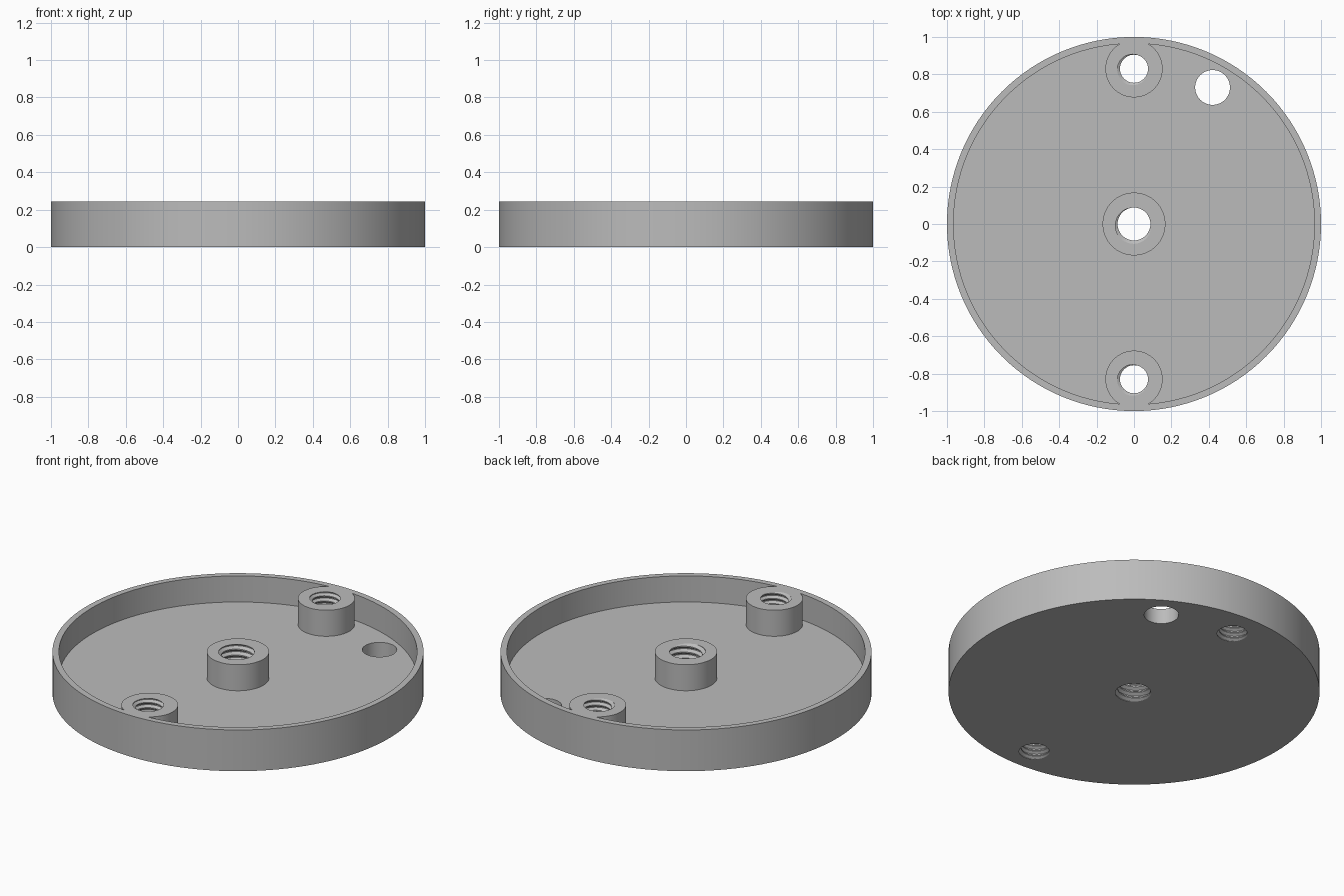
import bpy, bmesh, math

if "Cube" in bpy.data.objects:
    bpy.data.objects.remove(bpy.data.objects["Cube"], do_unlink=True)

HEIGHT, FLOOR, WALL = 0.245, 0.09, 0.035
SCREW_Y = 0.83

grey = bpy.data.materials.new("plain grey")
grey.use_nodes = True
grey.diffuse_color = (0.5, 0.5, 0.5, 1)
grey.node_tree.nodes["Principled BSDF"].inputs["Base Color"].default_value = (0.5, 0.5, 0.5, 1)


def finish(bm, name):
    bmesh.ops.recalc_face_normals(bm, faces=bm.faces)
    mesh = bpy.data.meshes.new(name)
    bm.to_mesh(mesh)
    bm.free()
    mesh.materials.append(grey)
    obj = bpy.data.objects.new(name, mesh)
    bpy.context.collection.objects.link(obj)
    return obj


def cylinder(name, x, y, radius, bottom, top, sides=64):
    bm = bmesh.new()
    bmesh.ops.create_cone(bm, cap_ends=True, segments=sides, radius1=radius,
                          radius2=radius, depth=top - bottom)
    bmesh.ops.translate(bm, verts=bm.verts, vec=(x, y, (top + bottom) / 2))
    return finish(bm, name)


def thread_tool(name, y, minor, major, pitch, sides=48):
    """Closed helical screw shape, longer than the hole it cuts."""
    bm = bmesh.new()
    # (height within one pitch, radius): crest flat, flank, root flat, flank
    profile = [(0.0, minor), (0.2, minor), (0.53, major), (0.67, major)]
    turns = math.ceil(HEIGHT / pitch) + 4
    start = -2.3 * pitch
    # each row is one profile point swept along the helix, turn after turn
    rows = []
    for turn in range(turns):
        for rise, radius in profile:
            row = []
            for i in range(sides):
                a = math.tau * i / sides
                z = start + pitch * (turn + rise + i / sides)
                row.append(bm.verts.new((radius * math.cos(a), y + radius * math.sin(a), z)))
            rows.append(row)
    step = len(profile)
    for r in range(len(rows) - 1):
        for i in range(sides - 1):
            bm.faces.new((rows[r][i], rows[r][i + 1], rows[r + 1][i + 1], rows[r + 1][i]))
        # the seam joins each turn to the one above it
        if r + step + 1 < len(rows):
            bm.faces.new((rows[r][-1], rows[r + step][0], rows[r + step + 1][0], rows[r + 1][-1]))
    # fan caps around the axis
    low = rows[0] + [rows[k][0] for k in range(step, 0, -1)]
    high = rows[-1] + [rows[-1 - k][-1] for k in range(1, step)] + [rows[-step][-1]]
    high = rows[-1] + [rows[k][-1] for k in range(len(rows) - 2, len(rows) - 2 - step, -1)]
    for loop, z in ((low, start - pitch), (high, start + pitch * (turns + 2))):
        hub = bm.verts.new((0, y, z))
        for a, b in zip(loop, loop[1:] + loop[:1]):
            bm.faces.new((hub, a, b))
    return finish(bm, name)


def combine(target, tool, operation):
    tool.hide_render = True
    mod = target.modifiers.new(tool.name, 'BOOLEAN')
    mod.operation, mod.solver, mod.object = operation, 'EXACT', tool
    bpy.context.view_layer.update()
    result = bpy.data.meshes.new_from_object(
        target.evaluated_get(bpy.context.evaluated_depsgraph_get()))
    target.modifiers.clear()
    target.data = result
    bpy.data.objects.remove(tool, do_unlink=True)


# shallow round tray
tray = cylinder("round_tray", 0, 0, 1, 0, HEIGHT, 128)
combine(tray, cylinder("tray_hollow", 0, 0, 1 - WALL, FLOOR, HEIGHT + 0.2, 128), 'DIFFERENCE')

# bosses: one in the centre, two merging into the rim
for name, y, radius in (("centre_boss", 0, 0.168), ("back_boss", SCREW_Y, 0.153),
                        ("front_boss", -SCREW_Y, 0.153)):
    combine(tray, cylinder(name, 0, y, radius, FLOOR / 2, HEIGHT), 'UNION')

# threaded holes through the bosses
for name, y, minor, major, pitch in (("centre_thread", 0, 0.088, 0.106, 0.035),
                                     ("back_thread", SCREW_Y, 0.075, 0.091, 0.031),
                                     ("front_thread", -SCREW_Y, 0.075, 0.091, 0.031)):
    combine(tray, thread_tool(name, y, minor, major, pitch), 'DIFFERENCE')

# plain cable hole through the floor
combine(tray, cylinder("cable_hole", 0.42, 0.73, 0.093, -0.1, FLOOR + 0.05), 'DIFFERENCE')

bpy.ops.object.select_all(action='DESELECT')
tray.select_set(True)
bpy.context.view_layer.objects.active = tray
bpy.ops.object.shade_smooth_by_angle(angle=math.radians(30))
